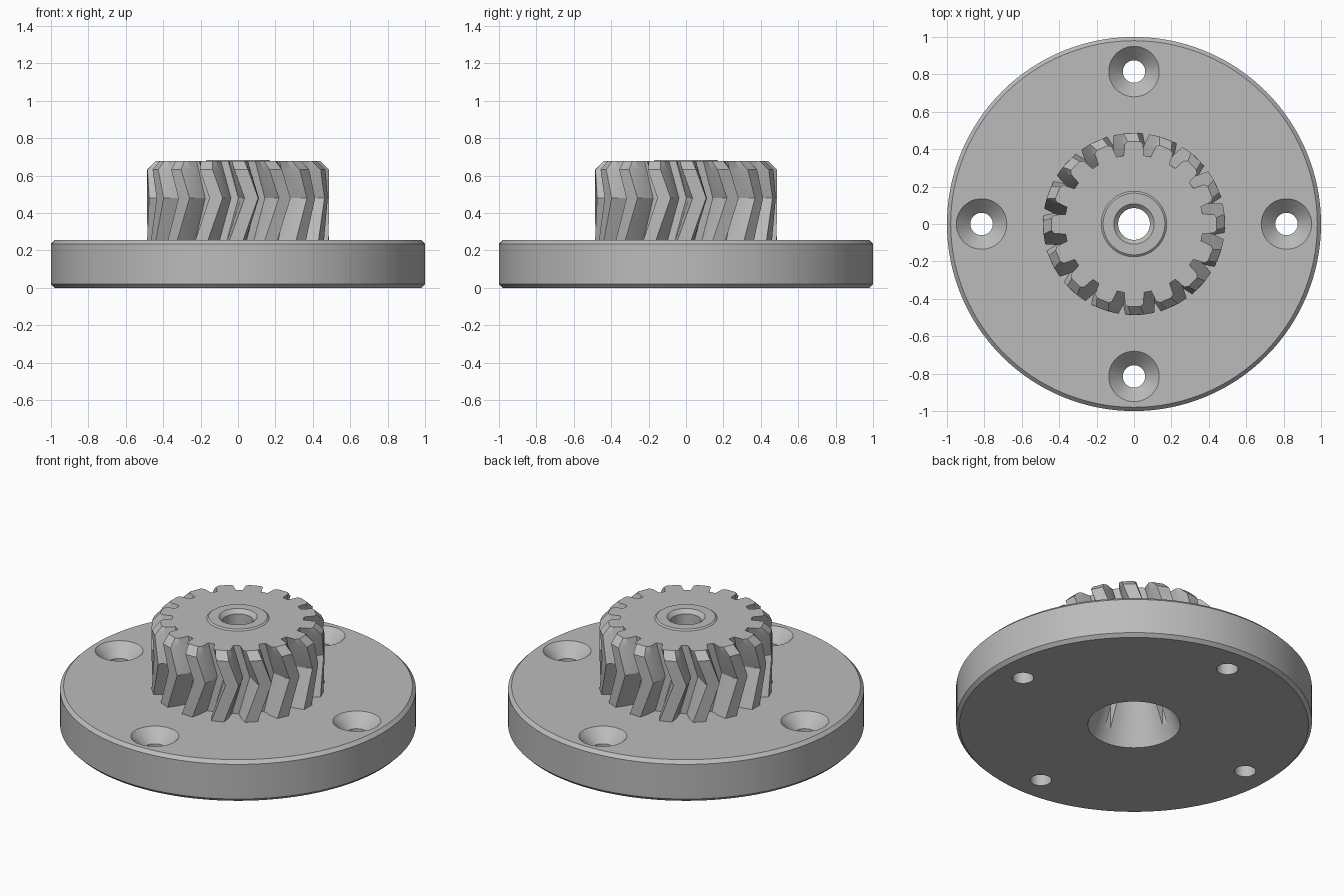
import bpy, bmesh
from math import pi, cos, sin, radians

if "Cube" in bpy.data.objects:
    bpy.data.objects.remove(bpy.data.objects["Cube"], do_unlink=True)

PLATE_TOP, GEAR_TOP, TEETH = 0.255, 0.677, 16

metal = bpy.data.materials.new("grey metal")
metal.use_nodes = True
COLOUR = (0.5, 0.5, 0.5, 1)
metal.diffuse_color = COLOUR
metal.node_tree.nodes["Principled BSDF"].inputs["Base Color"].default_value = COLOUR


def add_object(name, bm):
    bmesh.ops.recalc_face_normals(bm, faces=bm.faces)
    mesh = bpy.data.meshes.new(name)
    bm.to_mesh(mesh)
    bm.free()
    mesh.materials.append(metal)
    obj = bpy.data.objects.new(name, mesh)
    bpy.context.collection.objects.link(obj)
    return obj


def loft(name, rings):
    """Closed solid from equal-length rings of points, capped at both ends."""
    bm = bmesh.new()
    loops = [[bm.verts.new(p) for p in ring] for ring in rings]
    n = len(loops[0])
    for a, b in zip(loops, loops[1:]):
        for i in range(n):
            j = (i + 1) % n
            bm.faces.new((a[i], a[j], b[j], b[i]))
    bm.faces.new(loops[0])
    bm.faces.new(loops[-1])
    return add_object(name, bm)


def turned(name, profile, sides, x=0, y=0):
    """Solid of revolution from (radius, z) pairs."""
    turns = [2 * pi * i / sides for i in range(sides)]
    return loft(name, [[(x + r * cos(t), y + r * sin(t), z) for t in turns]
                       for r, z in profile])


def box(name, sx, sy, z0, z1):
    return loft(name, [[(-sx, -sy, z), (sx, -sy, z), (sx, sy, z), (-sx, sy, z)]
                       for z in (z0, z1)])


def boolean(obj, other, operation):
    mod = obj.modifiers.new("boolean", "BOOLEAN")
    mod.operation, mod.solver, mod.object = operation, "EXACT", other
    bpy.ops.object.select_all(action="DESELECT")
    obj.select_set(True)
    bpy.context.view_layer.objects.active = obj
    bpy.ops.object.modifier_apply(modifier=mod.name)


# Round flange with chamfered rims
flange = turned("flange", [(0.98, 0), (1, 0.02), (1, PLATE_TOP - 0.02),
                           (0.98, PLATE_TOP)], 128)

# Herringbone gear: one tooth outline repeated, twisted out and back with height
TOOTH = [(-8.2, 0.37), (-6.6, 0.43), (-4.3, 0.487),
         (4.3, 0.487), (6.6, 0.43), (8.2, 0.37)]


def gear_ring(z, limit):
    twist = 8.5 * (1 - abs(z - 0.48) / 0.2)
    ring = []
    for k in range(TEETH):
        for a, r in TOOTH:
            t = radians(a + twist + 360 / TEETH * k)
            r = min(r, limit)
            ring.append((r * cos(t), r * sin(t), z))
    return ring


gear = loft("herringbone_gear", [gear_ring(PLATE_TOP, 1), gear_ring(0.48, 1),
                                 gear_ring(GEAR_TOP - 0.045, 1),
                                 gear_ring(GEAR_TOP, 0.442)])

# Low raised collar around the bore
collar = turned("collar", [(0.175, GEAR_TOP - 0.03), (0.175, GEAR_TOP),
                           (0.165, GEAR_TOP + 0.008)], 64)
boolean(gear, collar, "UNION")

# Central bore: tapered from below, narrow at the top, with a bevelled mouth
bore = turned("bore_cutter", [(0.264, -0.01), (0.105, 0.4), (0.085, 0.42),
                              (0.085, GEAR_TOP - 0.015),
                              (0.115, GEAR_TOP + 0.015)], 64)
slots = [box("slot_cutter", 0.225, 0.018, -0.02, 0.38),
         box("slot_cutter", 0.018, 0.225, -0.02, 0.38)]

# Countersunk screw holes
screw_holes = [
    turned("screw_cutter", [(0.06, -0.01), (0.06, PLATE_TOP - 0.075),
                            (0.145, PLATE_TOP + 0.01)], 48,
           0.815 * cos(k * pi / 2), 0.815 * sin(k * pi / 2)) for k in range(4)]

for cutter in [bore] + slots:
    boolean(flange, cutter, "DIFFERENCE")
    boolean(gear, cutter, "DIFFERENCE")
for cutter in screw_holes:
    boolean(flange, cutter, "DIFFERENCE")
for helper in [collar, bore] + slots + screw_holes:
    bpy.data.objects.remove(helper, do_unlink=True)

# Smooth round walls, crisp edges
bpy.ops.object.select_all(action="DESELECT")
for obj in (flange, gear):
    obj.select_set(True)
bpy.context.view_layer.objects.active = flange
bpy.ops.object.shade_smooth_by_angle(angle=radians(20))
